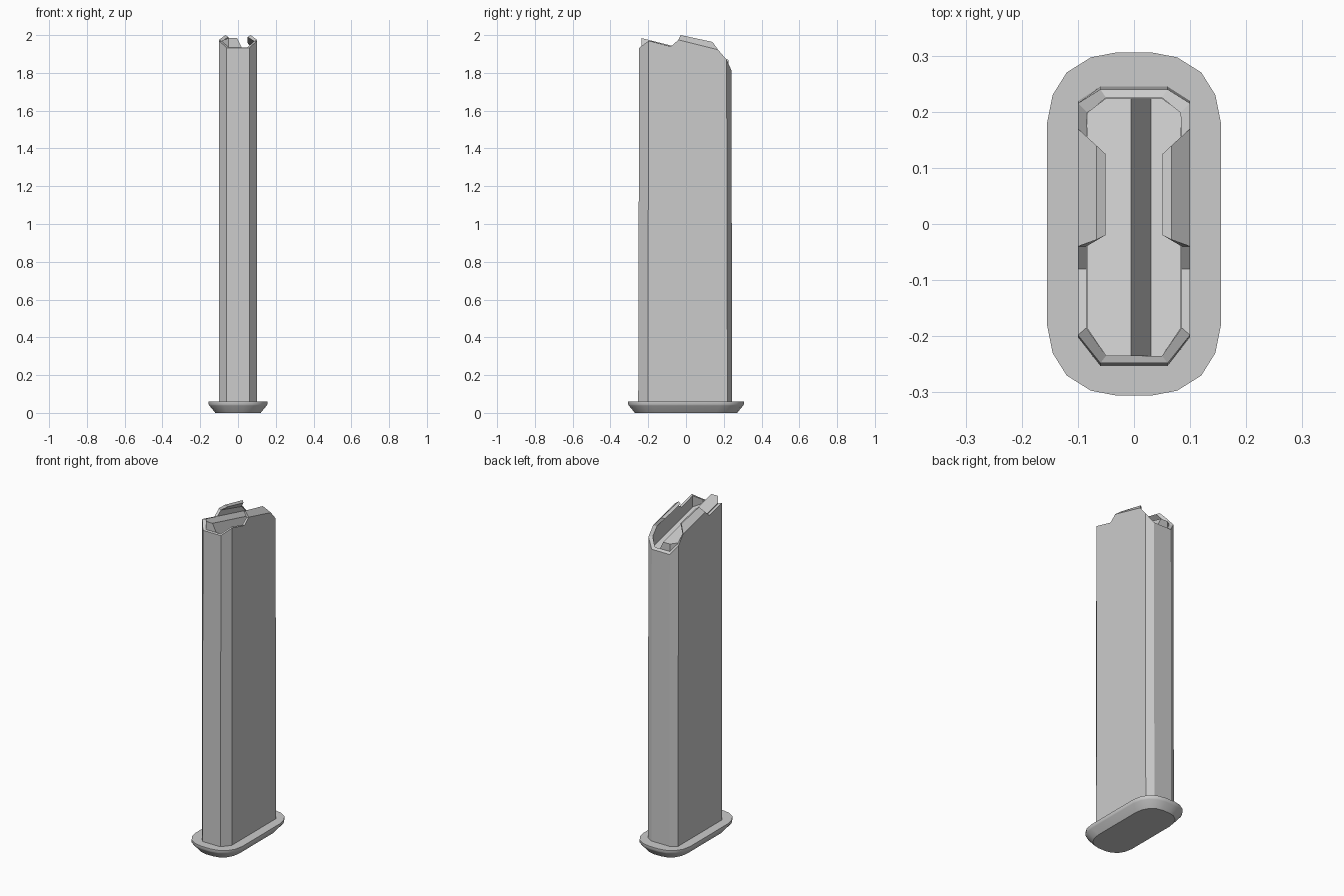
import bpy
import bmesh

if "Cube" in bpy.data.objects:
    bpy.data.objects.remove(bpy.data.objects["Cube"], do_unlink=True)

GREY = (0.6, 0.6, 0.6, 1.0)
steel = bpy.data.materials.new("plain_grey")
steel.use_nodes = True
steel.diffuse_color = GREY
steel.node_tree.nodes["Principled BSDF"].inputs["Base Color"].default_value = GREY


def finish(name, bm, smooth=None):
    bmesh.ops.remove_doubles(bm, verts=bm.verts, dist=0.0001)
    bmesh.ops.recalc_face_normals(bm, faces=bm.faces)
    mesh = bpy.data.meshes.new(name)
    bm.to_mesh(mesh)
    bm.free()
    mesh.materials.append(steel)
    obj = bpy.data.objects.new(name, mesh)
    bpy.context.collection.objects.link(obj)
    if smooth:
        bpy.ops.object.select_all(action="DESELECT")
        obj.select_set(True)
        bpy.context.view_layer.objects.active = obj
        bpy.ops.object.shade_smooth_by_angle(angle=smooth)
    return obj


def ring(bm, points):
    return [bm.verts.new(p) for p in points]


def bridge(bm, a, b):
    n = len(a)
    for i in range(n):
        j = (i + 1) % n
        bm.faces.new((a[i], a[j], b[j], b[i]))


def mirror_x(half):
    """Close a half outline, running front to back on +x, into a full loop."""
    return half + [(-p[0], *p[1:]) for p in reversed(half)]


# Base plate: rounded outline with a chamfered underside
quarter = [(0.155, 0.18), (0.145, 0.23), (0.12, 0.27), (0.077, 0.297), (0.03, 0.306)]
outline = mirror_x([(x, -y) for x, y in reversed(quarter)] + quarter)
bm = bmesh.new()
levels = []
for inset, z in ((0.035, 0.0), (0.004, 0.038), (0.0, 0.045), (0.0, 0.06)):
    sx, sy = 1 - inset / 0.155, 1 - inset / 0.306
    levels.append(ring(bm, [(x * sx, y * sy, z) for x, y in outline]))
for low, high in zip(levels, levels[1:]):
    bridge(bm, low, high)
bm.faces.new(levels[0])
bm.faces.new(levels[-1])
finish("base_plate", bm, smooth=0.6)

# Hollow body: walls with a stepped rim, front to back on +x
rim = [(0.06, -0.248, 1.932), (0.10, -0.198, 1.97), (0.10, -0.08, 1.94),
       (0.10, -0.04, 1.975), (0.10, 0.17, 1.922), (0.10, 0.215, 1.87), (0.06, 0.24, 1.815)]
lining = [(0.05, -0.235, 1.935), (0.085, -0.185, 1.968), (0.085, -0.08, 1.94),
          (0.085, -0.04, 1.968), (0.085, 0.155, 1.915), (0.083, 0.198, 1.87), (0.05, 0.225, 1.825)]
bm = bmesh.new()
foot = ring(bm, mirror_x([(x, y * 1.02, 0.055) for x, y, z in rim]))
outer = ring(bm, mirror_x(rim))
inner = ring(bm, mirror_x(lining))
floor = ring(bm, mirror_x([(x, y, 1.6) for x, y, z in lining]))
bridge(bm, foot, outer)
bridge(bm, inner, floor)
count = len(outer)
lip_spans = (3, count - 5)
for i in range(count):
    if i not in lip_spans:
        j = (i + 1) % count
        bm.faces.new((outer[i], outer[j], inner[j], inner[i]))
bm.faces.new(foot)
bm.faces.new(floor)

# Feed lips: the side walls fold inward over the opening
for start, side in zip(lip_spans, (1, -1)):
    front, back = (start, start + 1) if side > 0 else (start + 1, start)
    of, ob = ring(bm, [(side * 0.067, -0.028, 2.0), (side * 0.067, 0.14, 1.964)])
    nf, nb = ring(bm, [(side * 0.051, -0.02, 1.99), (side * 0.051, 0.125, 1.958)])
    bm.faces.new((outer[front], outer[back], ob, of))
    bm.faces.new((of, ob, nb, nf))
    bm.faces.new((nf, nb, inner[back], inner[front]))
    bm.faces.new((outer[front], of, nf, inner[front]))
    bm.faces.new((outer[back], ob, nb, inner[back]))
finish("magazine_body", bm)


# Follower: tilted platform with a raised shelf on one side
def tilt(x, y):
    step = min(max((x + 0.005) / 0.035, 0), 1)
    return 1.984 - 0.25 * (y + 0.235) - 0.07 * step


plan = [(-0.005, -0.235), (0.03, -0.235), (0.05, -0.235), (0.084, -0.185), (0.084, 0.198),
        (0.05, 0.224), (0.03, 0.224), (-0.005, 0.224), (-0.05, 0.224),
        (-0.084, 0.198), (-0.084, -0.185), (-0.05, -0.235)]
bm = bmesh.new()
bottom = ring(bm, [(x, y, 1.65) for x, y in plan])
top = ring(bm, [(x, y, tilt(x, y)) for x, y in plan])
bridge(bm, bottom, top)
bm.faces.new(bottom)
bm.faces.new(top[1:7])
bm.faces.new((top[0], top[1], top[6], top[7]))
bm.faces.new([top[0]] + top[7:])
finish("follower", bm)
